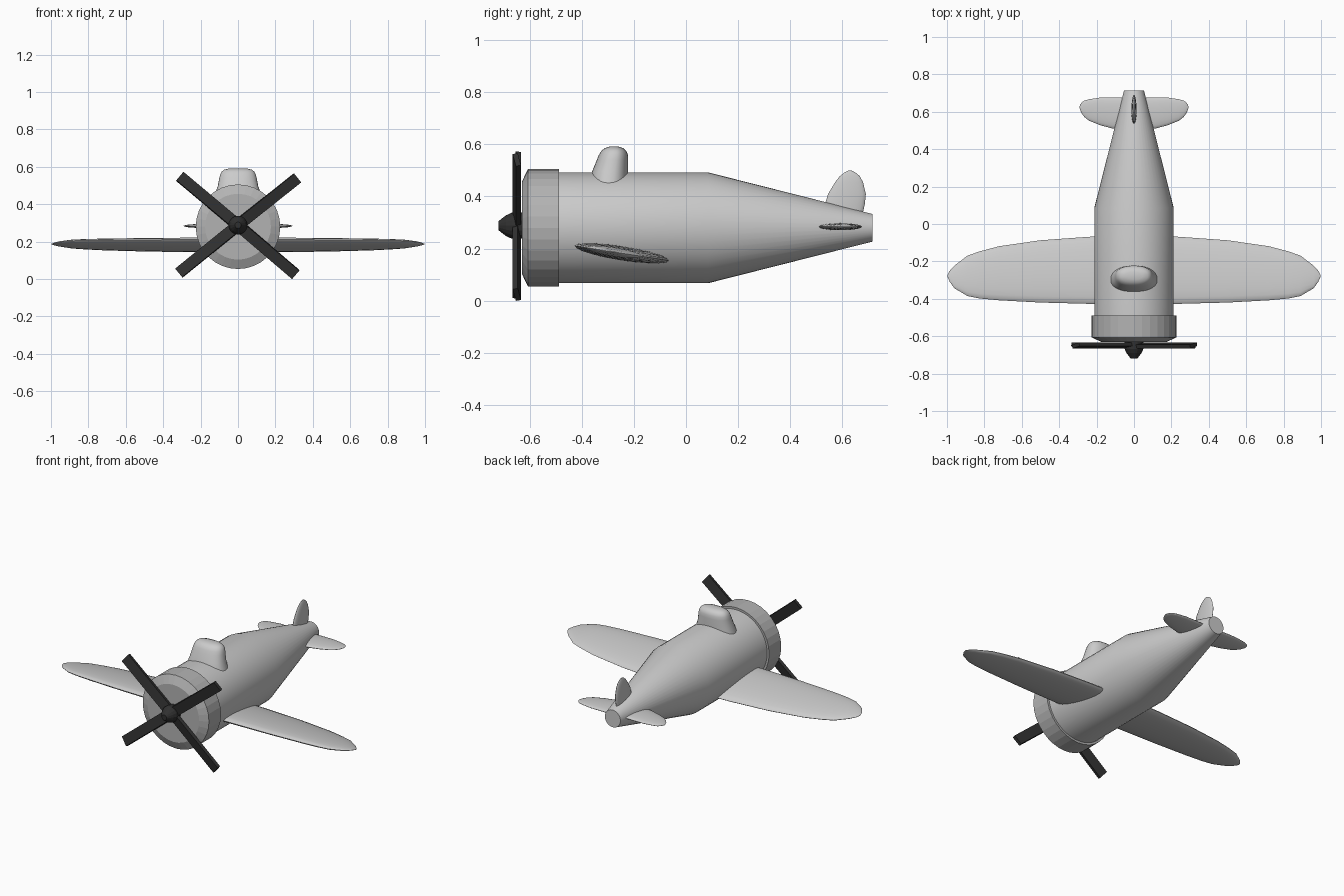
import bpy, bmesh
from math import sin, cos, pi, radians
from mathutils import Matrix, Vector

if "Cube" in bpy.data.objects:
    bpy.data.objects.remove(bpy.data.objects["Cube"])

AXIS_Z = 0.28


def material(name, v):
    m = bpy.data.materials.new(name)
    m.diffuse_color = (v, v, v, 1)
    m.use_nodes = True
    m.node_tree.nodes["Principled BSDF"].inputs["Base Color"].default_value = m.diffuse_color
    return m


def finish(name, bm, smooth=None, mat=None):
    bmesh.ops.recalc_face_normals(bm, faces=bm.faces)
    me = bpy.data.meshes.new(name)
    bm.to_mesh(me)
    bm.free()
    ob = bpy.data.objects.new(name, me)
    bpy.context.collection.objects.link(ob)
    if mat:
        me.materials.append(mat)
    if smooth:
        bpy.ops.object.select_all(action='DESELECT')
        ob.select_set(True)
        bpy.context.view_layer.objects.active = ob
        bpy.ops.object.shade_smooth_by_angle(angle=radians(smooth))
    return ob


def loft(name, rings, smooth=None, mat=None):
    """Skin a list of equal-length closed rings and cap both ends."""
    bm = bmesh.new()
    rows = [[bm.verts.new(p) for p in r] for r in rings]
    n = len(rows[0])
    for a, b in zip(rows, rows[1:]):
        for i in range(n):
            bm.faces.new((a[i], a[(i + 1) % n], b[(i + 1) % n], b[i]))
    bm.faces.new(rows[0])
    bm.faces.new(rows[-1])
    return finish(name, bm, smooth, mat)


def turned(name, profile, sides, z, smooth=None, mat=None):
    """Round body along y from (y, radius) pairs."""
    rings = [[(r * cos(2 * pi * i / sides), y, z + r * sin(2 * pi * i / sides))
              for i in range(sides)] for y, r in profile]
    return loft(name, rings, smooth, mat)


def surface(name, stations, half_thick, matrix, sides=20):
    """Lens-section flying surface from (span, leading, trailing) stations."""
    full = max(t - l for _, l, t in stations)
    rings = []
    for s, lead, trail in stations:
        c, h = (lead + trail) / 2, (trail - lead) / 2
        k = half_thick * 2 * h / full
        rings.append([matrix @ Vector((s, c + h * cos(2 * pi * i / sides),
                                       k * sin(2 * pi * i / sides)))
                      for i in range(sides)])
    return loft(name, rings, 40)


def mirrored(st):
    return [(-s, l, t) for s, l, t in reversed(st) if s > 0] + st


dark = material("dark_rubber", 0.03)
cowl_grey = material("cowl_grey", 0.45)

# Body and engine cowling
turned("fuselage", [(-0.50, 0.2125), (0.085, 0.2125), (0.715, 0.053)], 48, AXIS_Z, 30)
turned("cowling", [(-0.63, 0.176), (-0.606, 0.226), (-0.488, 0.226)], 32, AXIS_Z, None, cowl_grey)

# Main wing, leading edge tilted up
pivot = Vector((0, -0.25, 0.183))
tilt = (Matrix.Translation(pivot) @ Matrix.Rotation(radians(-9), 4, 'X')
        @ Matrix.Translation((0, 0.25, 0)))
wing = [(0, -.431, -.06), (.24, -.429, -.066), (.5, -.422, -.085), (.72, -.41, -.117),
        (.825, -.40, -.145), (.89, -.387, -.168), (.96, -.345, -.222), (.985, -.31, -.25),
        (.996, -.285, -.27)]
surface("main_wing", mirrored(wing), 0.028, tilt)

# Tailplane and fin
tail = [(0, .50, .674), (.12, .512, .676), (.18, .528, .676), (.24, .552, .667),
        (.265, .572, .66), (.28, .592, .65), (.288, .61, .637), (.291, .62, .629)]
surface("tailplane", mirrored(tail), 0.014, Matrix.Translation((0, 0, 0.284)))
fin = [(.28, .525, .665), (.345, .529, .68), (.37, .533, .686), (.41, .545, .69),
       (.455, .572, .679), (.478, .59, .667), (.492, .608, .65), (.499, .622, .636)]
surface("tail_fin", fin, 0.014, Matrix.Rotation(radians(-90), 4, 'Y'))

# Cockpit canopy: rounded rings of (z, front, back, half width)
canopy = [(.40, -.375, -.222, .134), (.45, -.372, -.222, .125), (.497, -.36, -.222, .108),
          (.54, -.342, -.222, .100), (.56, -.334, -.223, .095), (.575, -.325, -.229, .087),
          (.585, -.312, -.24, .073), (.591, -.295, -.257, .048)]


def power(v, p):
    return abs(v) ** p * (1 if v > 0 else -1)


rings = []
for z, f, b, w in canopy:
    rings.append([(w * power(cos(2 * pi * i / 32), .85),
                   (f + b) / 2 + (b - f) / 2 * power(sin(2 * pi * i / 32), .85), z)
                  for i in range(32)])
loft("canopy", rings, 50)

# Propeller: spinner and four pitched blades
HUB_Z = 0.288
turned("spinner", [(-0.72, 0.017), (-0.69, 0.04), (-0.668, 0.05), (-0.625, 0.05)],
       16, HUB_Z, None, dark)
for i, a in enumerate((38.5, 140, 219, -40.5)):
    bm = bmesh.new()
    m = (Matrix.Translation((0, -0.649, HUB_Z)) @ Matrix.Rotation(radians(-a), 4, 'Y')
         @ Matrix.Rotation(radians(12), 4, 'X') @ Matrix.Translation((0.2035, 0, 0))
         @ Matrix.Diagonal((0.407, 0.02, 0.06, 1)))
    bmesh.ops.create_cube(bm, size=1, matrix=m)
    finish(f"propeller_blade_{i + 1}", bm, None, dark)
